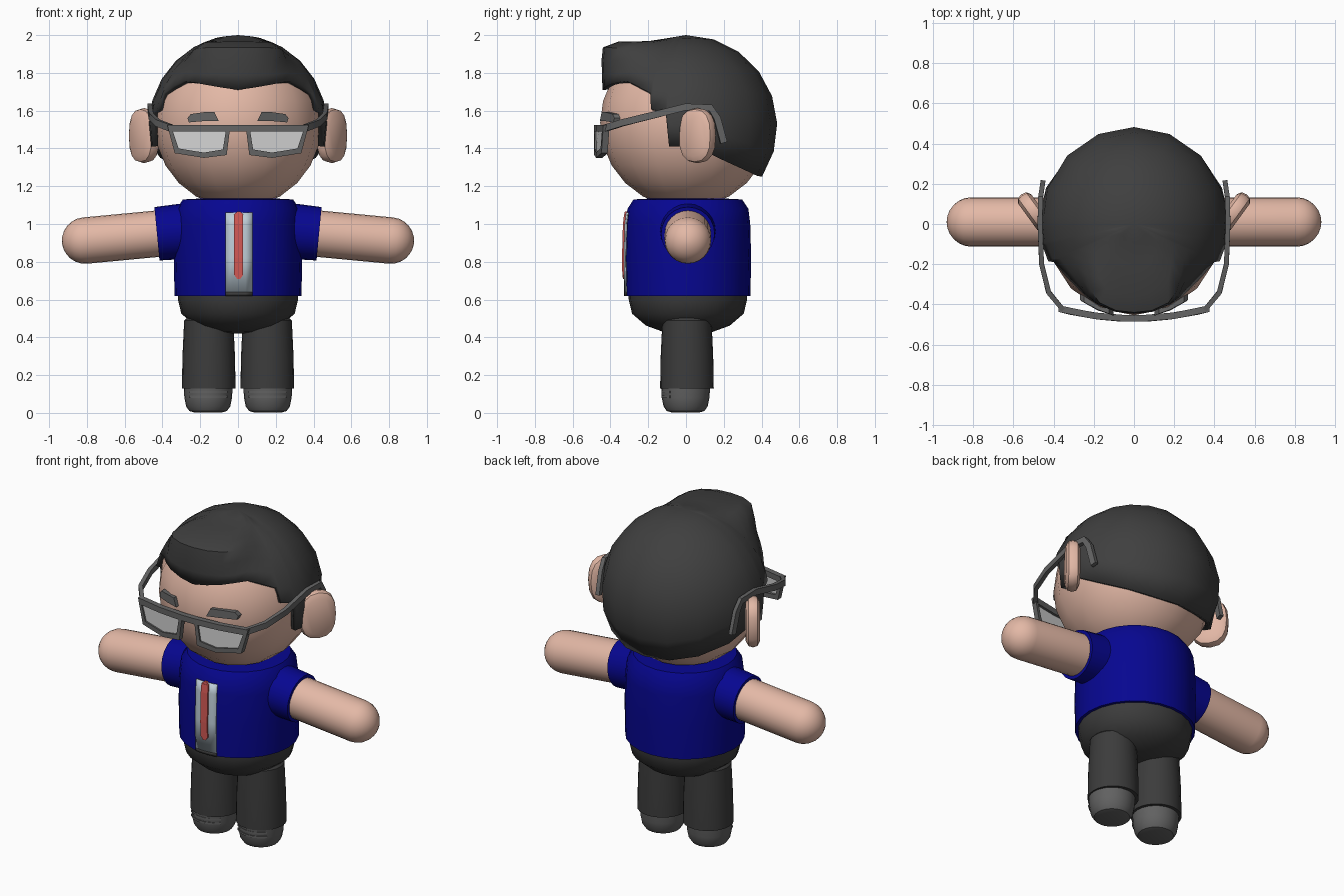
import bpy, bmesh, math
from mathutils import Vector, Matrix

cube = bpy.data.objects.get("Cube")
if cube:
    bpy.data.objects.remove(cube)


def material(name, r, g, b):
    m = bpy.data.materials.new(name)
    m.use_nodes = True
    m.diffuse_color = (r, g, b, 1)
    m.node_tree.nodes["Principled BSDF"].inputs["Base Color"].default_value = (r, g, b, 1)
    return m


SKIN = material("skin", 0.77, 0.48, 0.38)
HAIR = material("dark hair", 0.05, 0.05, 0.05)
JACKET = material("navy blue", 0.002, 0.002, 0.28)
PANTS = material("charcoal", 0.045, 0.045, 0.045)
SHOE = material("shoe grey", 0.12, 0.12, 0.12)
FRAME = material("frame grey", 0.13, 0.13, 0.13)
LENS = material("lens grey", 0.65, 0.65, 0.65)
SHIRT = material("pale shirt", 0.52, 0.62, 0.69)
TIE = material("red tie", 0.65, 0.1, 0.09)


def finish(name, bm, mat, mirror=False, angle=40):
    bmesh.ops.recalc_face_normals(bm, faces=bm.faces)
    me = bpy.data.meshes.new(name)
    bm.to_mesh(me)
    bm.free()
    me.materials.append(mat)
    ob = bpy.data.objects.new(name, me)
    bpy.context.collection.objects.link(ob)
    bpy.ops.object.select_all(action='DESELECT')
    ob.select_set(True)
    bpy.context.view_layer.objects.active = ob
    bpy.ops.object.shade_smooth_by_angle(angle=math.radians(angle))
    if mirror:
        ob.modifiers.new("mirror", 'MIRROR').use_mirror_merge = False
    return ob


def bridge(bm, rings, closed=True):
    """Skin a list of equally long vertex rings."""
    for a, b in zip(rings, rings[1:]):
        n = len(a)
        for i in range(n if closed else n - 1):
            j = (i + 1) % n
            bm.faces.new((a[i], a[j], b[j], b[i]))


def lathe(name, profile, mat, matrix=Matrix(), seg=24, mirror=False, power=1):
    """Turn (radius, height) points around z, cap the ends, then place. Power below 1 squares it."""
    bm = bmesh.new()

    def soft(c):
        return math.copysign(abs(c) ** power, c)
    turn = [2 * math.pi * i / seg for i in range(seg)]
    rings = [[bm.verts.new((r * soft(math.cos(a)), r * soft(math.sin(a)), z)) for a in turn]
             for r, z in profile]
    bridge(bm, rings)
    bm.faces.new(rings[0])
    bm.faces.new(rings[-1])
    bm.transform(matrix)
    return finish(name, bm, mat, mirror)


def plate(name, outer, mat, depth_at, thick, inner=None, mirror=False):
    """Front-facing (x, z) outline, or frame, wrapped on the surface y = depth_at(x, z)."""
    bm = bmesh.new()

    def loop(pts, back):
        return [bm.verts.new((x, depth_at(x, z) + back, z)) for x, z in pts]
    front, rear = loop(outer, 0), loop(outer, thick)
    if inner:
        hole, hole_rear = loop(inner, 0), loop(inner, thick)
        bridge(bm, [front, hole, hole_rear, rear, front])
    else:
        bridge(bm, [front, rear])
        bm.faces.new(front)
        bm.faces.new(rear)
    return finish(name, bm, mat, mirror, 30)


def band(name, path, mat, half_w, half_h, mirror=False):
    """Sweep a rectangle along a path."""
    bm = bmesh.new()
    pts = [Vector(p) for p in path]
    rings = []
    for i, p in enumerate(pts):
        t = (pts[min(i + 1, len(pts) - 1)] - pts[max(i - 1, 0)]).normalized()
        side = t.cross(Vector((0, 0, 1))).normalized()
        up = side.cross(t)
        rings.append([bm.verts.new(p + side * half_w * a + up * half_h * b)
                      for a, b in ((1, 1), (-1, 1), (-1, -1), (1, -1))])
    bridge(bm, rings)
    bm.faces.new(rings[0])
    bm.faces.new(rings[-1])
    return finish(name, bm, mat, mirror, 30)


def lerp(table, x):
    for (x0, y0), (x1, y1) in zip(table, table[1:]):
        if x <= x1:
            return y0 + (y1 - y0) * (x - x0) / (x1 - x0)
    return table[-1][1]


# Torso, hips, legs and shoes
BODY = Matrix.Translation((0, 0.01, 0)) @ Matrix.Diagonal((1, 0.985, 1, 1))
jacket_profile = [(0.336, 0.62), (0.34, 0.82), (0.335, 1.0), (0.325, 1.08), (0.292, 1.13), (0.1, 1.14)]
lathe("jacket", jacket_profile, JACKET, BODY)
lathe("hips", [(0.05, 0.42), (0.13, 0.428), (0.225, 0.462), (0.3, 0.525), (0.318, 0.6), (0.32, 0.65)],
      PANTS, BODY)
LEG = Matrix.Translation((0.155, 0.005, 0))
lathe("leg", [(0.142, 0.13), (0.139, 0.3), (0.13, 0.49), (0.11, 0.51)], PANTS, LEG, mirror=True)
lathe("shoe", [(0.075, 0.003), (0.1, 0.01), (0.117, 0.035), (0.126, 0.08), (0.13, 0.14)], SHOE,
      LEG @ Matrix.Translation((0.003, -0.007, 0)), mirror=True)
for z in (0.085, 0.11):
    arc = [math.radians(a) for a in range(-50, 51, 20)]
    band("shoe_lace", [(0.158 + 0.127 * math.sin(a), -0.127 * math.cos(a), z) for a in arc],
         SHOE, 0.006, 0.006, True)


# Shirt opening and tie
def chest_y(x, z):
    r = lerp([(h, r) for r, h in jacket_profile], z)
    return 0.01 - 0.985 * math.sqrt(r * r - x * x)


def chest_panel(name, heights, mat):
    bm = bmesh.new()
    grid = [[bm.verts.new((x, chest_y(x, z) - 0.003, z)) for x in (-0.065, -0.03, 0, 0.04, 0.075)]
            for z in heights]
    bridge(bm, grid, closed=False)
    solid = finish(name, bm, mat).modifiers.new("thickness", 'SOLIDIFY')
    solid.thickness, solid.offset = 0.006, 0


chest_panel("shirt_front", (0.64, 0.82, 1.0, 1.06), SHIRT)
chest_panel("waistband", (0.62, 0.64), PANTS)
for z0, z1 in ((0.73, 0.82), (0.82, 1.0), (1.0, 1.05)):
    plate("tie", [(-0.02, z0), (0.027, z0), (0.027, z1), (-0.02, z1)], TIE,
          lambda x, z: chest_y(0, z) - 0.014, 0.02)
for z0, z1 in ((0.73, 0.71), (1.05, 1.065)):
    plate("tie_tip", [(-0.02, z0), (0.027, z0), (0.012, z1), (-0.005, z1)], TIE,
          lambda x, z: chest_y(0, z) - 0.012, 0.015)

# Arms and sleeves, slanting slightly down
ARM = Matrix.Translation((0.2, 0.01, 0.97)) @ Matrix.Rotation(math.radians(95.4), 4, 'Y')
tip = [(0.123 * math.cos(a), 0.612 + 0.123 * math.sin(a))
       for a in (math.radians(d) for d in (0, 15, 30, 45, 60, 75, 86))]
lathe("arm", [(0.123, 0)] + tip, SKIN, ARM, mirror=True)
lathe("sleeve", [(0.15, 0), (0.142, 0.23), (0.124, 0.23)], JACKET, ARM, mirror=True)

# Head
HEAD_R, HEAD_Z = 0.45, 1.535
bm = bmesh.new()
bmesh.ops.create_uvsphere(bm, u_segments=16, v_segments=12, radius=HEAD_R,
                          matrix=Matrix.Translation((0, 0, HEAD_Z))
                          @ Matrix.Diagonal((0.985, 1.01, 1, 1)))
finish("head", bm, SKIN)

# Ears: rounded, slightly square discs angled backwards
EAR = (Matrix.Translation((0.497, 0.06, 1.468)) @ Matrix.Rotation(math.radians(54), 4, 'Z')
       @ Matrix.Rotation(math.radians(90), 4, 'X') @ Matrix.Diagonal((0.108, 0.146, 1, 1)))
lathe("ear", [(0.75, -0.04), (0.95, -0.025), (1, 0), (0.95, 0.025), (0.75, 0.04)],
      SKIN, EAR, 16, True, 0.8)

# Hair: a cap whose hem height changes around the head, with a raised front
hem = [(0, 1.71), (12, 1.723), (24, 1.738), (33, 1.75), (43, 1.757), (54, 1.73), (65, 1.695),
       (67, 1.61), (77, 1.59), (79, 1.41), (88, 1.41), (95, 1.42), (112, 1.35), (135, 1.29),
       (158, 1.255), (180, 1.25)]
quiff = [(0.442, 1.71), (0.445, 1.79), (0.447, 1.87), (0.44, 1.935), (0.36, 1.965),
         (0.2, 1.968), (0.09, 1.985)]
quiff_weight = [(0, 1), (12, 1), (24, 0.93), (33, 0.75), (43, 0.45), (54, 0.15), (65, 0), (180, 0)]
HAIR_R, HAIR_Z = 0.483, 1.517
angles = [a for a, _ in hem] + [-a for a, _ in hem[-2:0:-1]]
bm = bmesh.new()
rows = [[] for _ in quiff]
for a in angles:
    edge = lerp(hem, abs(a))
    low = math.acos((edge - HAIR_Z) / HAIR_R)
    w = lerp(quiff_weight, abs(a))
    for i, (qr, qz) in enumerate(quiff):
        polar = low * (1 - i / len(quiff))
        r = (1 - w) * HAIR_R * math.sin(polar) + w * qr
        z = (1 - w) * (HAIR_Z + HAIR_R * math.cos(polar)) + w * (qz if i else edge)
        rows[i].append(bm.verts.new((0.98 * r * math.sin(math.radians(a)),
                                     -r * math.cos(math.radians(a)), z)))
bridge(bm, rows)
crown = bm.verts.new((0, 0, HAIR_Z + HAIR_R))
for i in range(len(angles)):
    bm.faces.new((rows[-1][i], rows[-1][(i + 1) % len(angles)], crown))
hair = finish("hair", bm, HAIR, angle=50)
solid = hair.modifiers.new("thickness", 'SOLIDIFY')
solid.thickness, solid.offset = 0.03, -1

# Eyebrows
plate("eyebrow", [(0.102, 1.545), (0.18, 1.545), (0.26, 1.538), (0.268, 1.56), (0.25, 1.582),
                  (0.18, 1.592), (0.125, 1.593)], FRAME,
      lambda x, z: -math.sqrt(HEAD_R ** 2 - x * x - (z - HEAD_Z) ** 2) - 0.018, 0.035, mirror=True)


# Glasses
def wrap(x, z):
    return -0.487 + 0.35 * x * x


rim = [(0.04, 1.525), (0.2, 1.525), (0.375, 1.525), (0.335, 1.375), (0.18, 1.35), (0.06, 1.365)]
opening = [(0.065, 1.49), (0.2, 1.49), (0.345, 1.49), (0.315, 1.4), (0.18, 1.378), (0.08, 1.395)]
plate("glasses_rim", rim, FRAME, wrap, 0.033, opening, True)
plate("lens", opening, LENS, lambda x, z: wrap(x, z) + 0.01, 0.008, mirror=True)
plate("glasses_bridge", [(-0.05, 1.49), (0.05, 1.49), (0.05, 1.525), (-0.05, 1.525)], FRAME, wrap, 0.033)
band("glasses_arm", [(0.355, -0.425, 1.508), (0.425, -0.34, 1.535), (0.46, -0.2, 1.57),
                     (0.468, 0, 1.62), (0.465, 0.13, 1.615), (0.46, 0.165, 1.56), (0.455, 0.2, 1.43)],
     FRAME, 0.012, 0.018, True)
